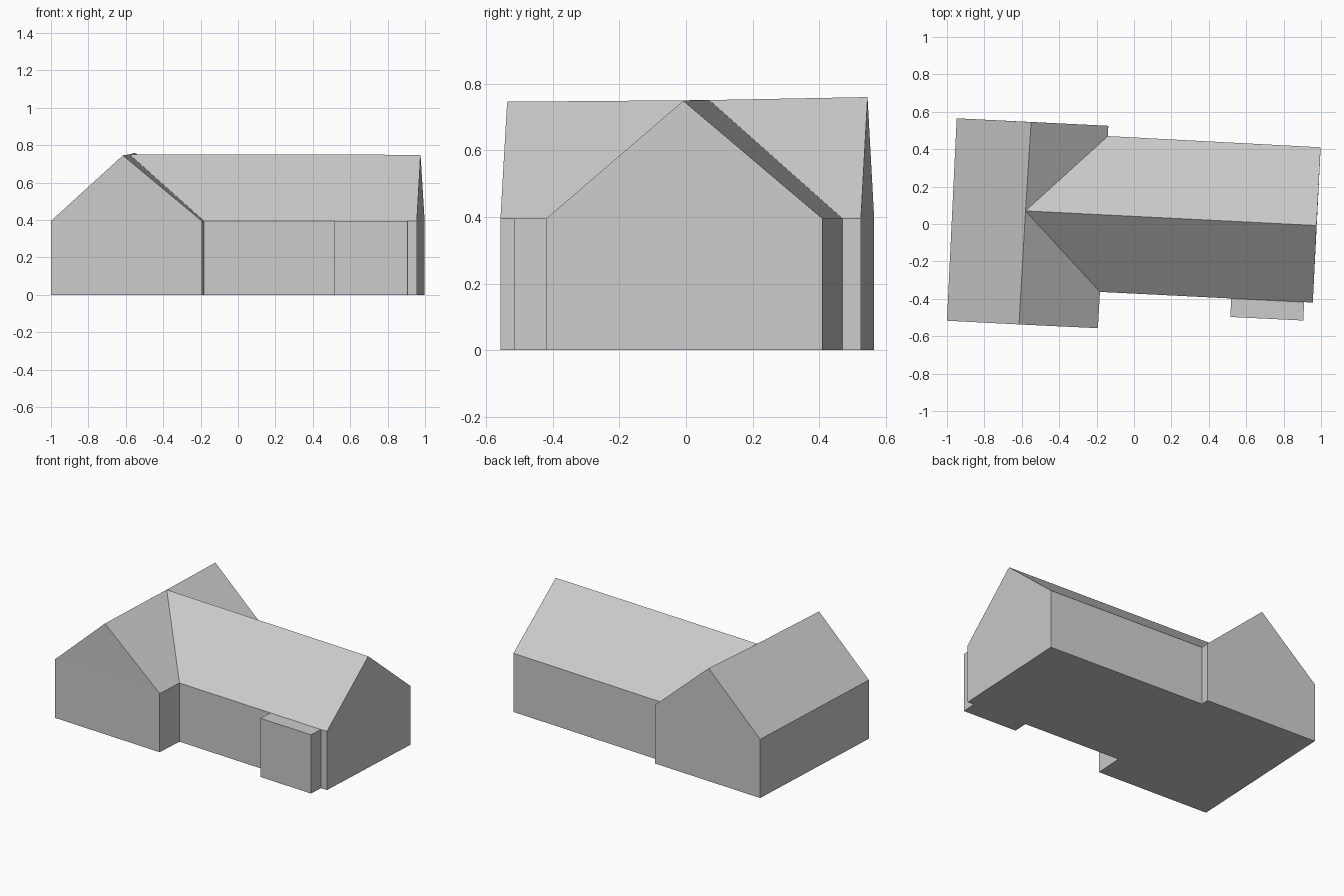
import bpy
import bmesh
from mathutils import Vector

if "Cube" in bpy.data.objects:
    bpy.data.objects.remove(bpy.data.objects["Cube"], do_unlink=True)

EAVE = 0.395

grey = bpy.data.materials.new("light_grey")
grey.use_nodes = True
colour = (0.6, 0.6, 0.6, 1)
grey.diffuse_color = colour
grey.node_tree.nodes["Principled BSDF"].inputs["Base Color"].default_value = colour


def build(name, faces):
    """Make a flat-shaded object from lists of points, welding shared corners."""
    bm = bmesh.new()
    for points in faces:
        bm.faces.new([bm.verts.new(p) for p in points])
    bmesh.ops.remove_doubles(bm, verts=bm.verts, dist=0.0005)
    mesh = bpy.data.meshes.new(name)
    bm.to_mesh(mesh)
    bm.free()
    mesh.materials.append(grey)
    obj = bpy.data.objects.new(name, mesh)
    bpy.context.collection.objects.link(obj)
    return obj


def at(point, z):
    return Vector((point[0], point[1], z))


def wall(a, b):
    return [at(a, 0), at(b, 0), at(b, EAVE), at(a, EAVE)]


# Footprint corners, counter-clockwise from the front right of the cross wing
footprint = [(-1, -0.517), (-0.193, -0.557), (-0.182, -0.363), (0.956, -0.42),
             (0.998, 0.41), (-0.14, 0.47), (-0.137, 0.525), (-0.948, 0.565)]
cross_fr, cross_fl, valley_f, end_f, end_b, valley_b, cross_bl, cross_br = [
    at(p, EAVE) for p in footprint]

# Ridge points
ridge_front = Vector((-0.615, -0.537, 0.746))
ridge_back = Vector((-0.55, 0.545, 0.76))
ridge_join = Vector((-0.58, 0.07, 0.751))
ridge_end = Vector((0.976, -0.008, 0.749))

# Walls, gables and floor
walls = [wall(a, b) for a, b in zip(footprint, footprint[1:] + footprint[:1])]
gables = [[cross_fr, cross_fl, ridge_front],
          [end_f, end_b, ridge_end],
          [cross_bl, cross_br, ridge_back]]
floor = [[at(p, 0) for p in reversed(footprint)]]
build("house_walls", walls + gables + floor)

# Cross wing roof
build("cross_wing_roof", [
    [cross_fr, ridge_front, ridge_join],
    [cross_fr, ridge_join, cross_br],
    [cross_br, ridge_join, ridge_back],
    [cross_fl, valley_f, ridge_join, ridge_front],
    [valley_b, cross_bl, ridge_back, ridge_join]])

# Main wing roof
build("main_wing_roof", [
    [valley_f, end_f, ridge_end, ridge_join],
    [end_b, valley_b, ridge_join, ridge_end]])

# Flat-topped bay on the front wall
bay = [(0.515, -0.497), (0.905, -0.516), (0.91, -0.4177), (0.52, -0.3982)]
build("front_bay", [wall(a, b) for a, b in zip(bay, bay[1:])]
      + [[at(p, EAVE) for p in bay], [at(p, 0) for p in reversed(bay)]])
